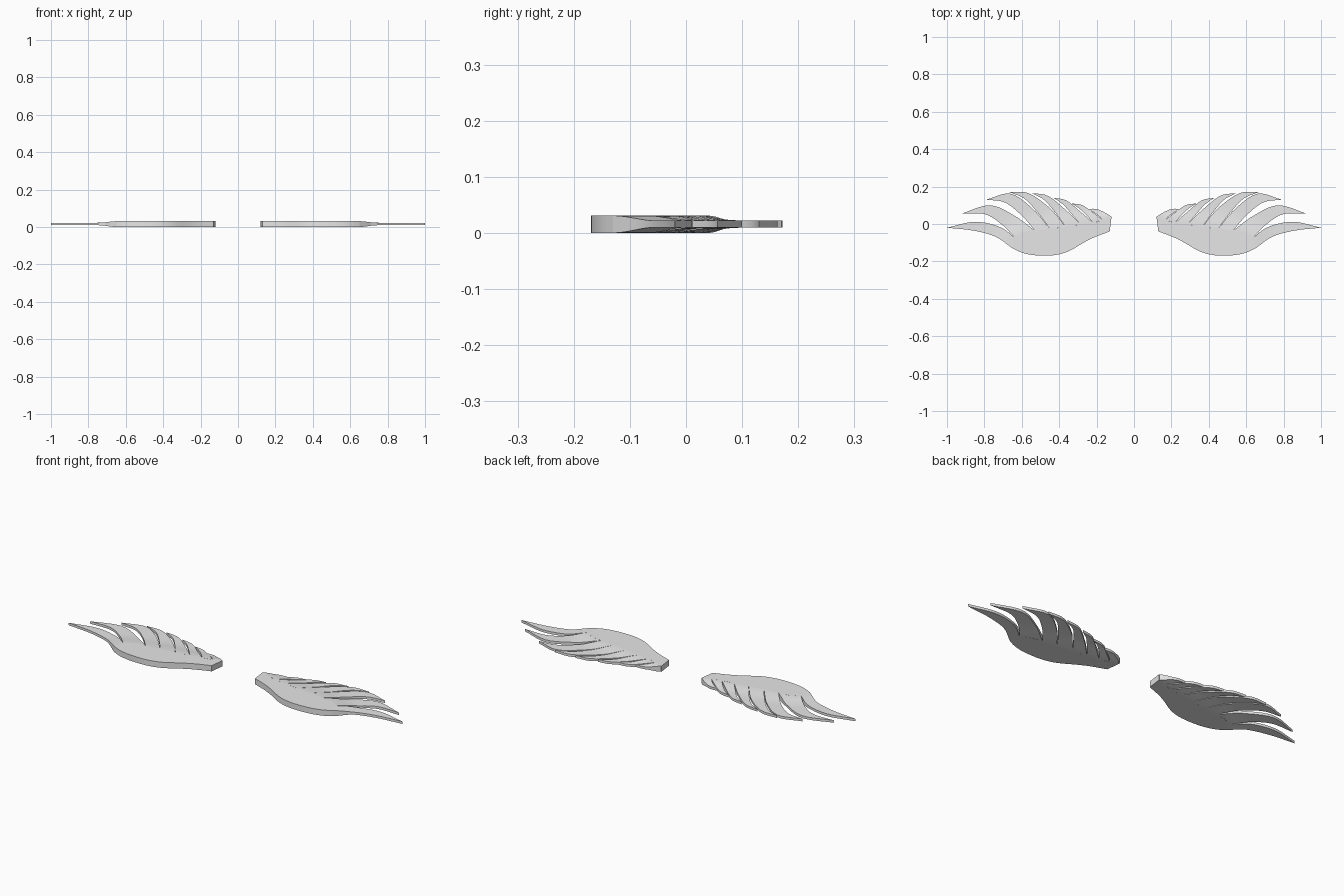
import bpy, bmesh
from mathutils import Vector

if "Cube" in bpy.data.objects:
    bpy.data.objects.remove(bpy.data.objects["Cube"])

grey = bpy.data.materials.new("plain_grey")
grey.diffuse_color = (0.8, 0.8, 0.8, 1)
grey.use_nodes = True
grey.node_tree.nodes["Principled BSDF"].inputs["Base Color"].default_value = grey.diffuse_color

BODY_Z = (0.0, 0.031)      # bottom and top of the thick body
BLADE_Z = (0.0095, 0.0225)  # bottom and top of the thin feather blades


def spline(pts, steps):
    """Smooth curve through the points."""
    p = [Vector(q) for q in pts]
    p = [2 * p[0] - p[1]] + p + [2 * p[-1] - p[-2]]
    out = []
    for i in range(1, len(p) - 2):
        a, b, c, d = p[i - 1:i + 3]
        for k in range(steps):
            t = k / steps
            out.append(0.5 * (2 * b + (c - a) * t + (2 * a - 5 * b + 4 * c - d) * t * t
                              + (3 * b - a - 3 * c + d) * t ** 3))
    return out + [p[-2]]


def finish(bm, name):
    """Make the object and mirror it to the other wing."""
    bmesh.ops.remove_doubles(bm, verts=bm.verts, dist=1e-5)
    bmesh.ops.recalc_face_normals(bm, faces=bm.faces)
    me = bpy.data.meshes.new(name)
    bm.to_mesh(me)
    bm.free()
    me.materials.append(grey)
    ob = bpy.data.objects.new(name, me)
    bpy.context.collection.objects.link(ob)
    ob.modifiers.new("other_wing", 'MIRROR').use_axis[0] = True
    bpy.ops.object.select_all(action='DESELECT')
    ob.select_set(True)
    bpy.context.view_layer.objects.active = ob
    bpy.ops.object.shade_smooth_by_angle(angle=0.52)


def feather(name, upper, lower, tip):
    """Curved blade, thick at the root and thin towards the tip."""
    up, lo = spline(upper + [tip], 5), spline(lower + [tip], 5)
    reach = min(0.12, 0.6 * (Vector(tip) - up[0]).length)
    bm = bmesh.new()
    rings = []
    for u, l in zip(up, lo):
        ring = []
        for p, root in ((u, up[0]), (l, lo[0])):
            s = min(1, (p - root).length / reach)
            s = s * s * (3 - 2 * s)
            z0, z1 = (a + (b - a) * s for a, b in zip(BODY_Z, BLADE_Z))
            pair = [bm.verts.new((p.x, p.y, z)) for z in (z0, z1)]
            ring += pair if root is up[0] else pair[::-1]
        rings.append(ring)
    for r, q in zip(rings, rings[1:]):
        for i in range(4):
            j = (i + 1) % 4
            bm.faces.new((r[i], r[j], q[j], q[i]))
    bm.faces.new(rings[0])
    finish(bm, name)


# Wing body: a flat slab with a curved leading edge
front_edge = spline([(0.13, -0.04), (0.21, -0.07), (0.27, -0.10), (0.35, -0.146),
                     (0.43, -0.167), (0.53, -0.167), (0.60, -0.153), (0.65, -0.13)], 3)
back_edge = spline([(0.64, -0.07), (0.59, -0.043), (0.53, -0.035), (0.45, -0.025),
                    (0.365, -0.015), (0.285, -0.003), (0.22, 0.008), (0.165, 0.02),
                    (0.12, 0.04)], 2)
bm = bmesh.new()
base = bm.faces.new([bm.verts.new((p.x, p.y, BODY_Z[0])) for p in front_edge + back_edge])
top = bmesh.ops.extrude_face_region(bm, geom=[base])
bmesh.ops.translate(bm, vec=(0, 0, BODY_Z[1] - BODY_Z[0]),
                    verts=[g for g in top["geom"] if isinstance(g, bmesh.types.BMVert)])
if not any(abs(f.normal.z) > 0.9 and f.calc_center_median().z < 0.01 for f in bm.faces):
    bm.faces.new([v for v in bm.verts if v.co.z < 0.001])
finish(bm, "wing_body")

# Feathers from the wing tip inwards: back edge, front edge, tip
FEATHERS = [
    ([(0.64, -0.07), (0.72, -0.015), (0.85, 0.012)], [(0.65, -0.13), (0.74, -0.068), (0.86, -0.035)], (1.0, -0.02)),
    ([(0.53, -0.035), (0.64, 0.045), (0.77, 0.10)], [(0.64, -0.07), (0.71, 0.0), (0.80, 0.053)], (0.925, 0.055)),
    ([(0.45, -0.025), (0.54, 0.08), (0.66, 0.162)], [(0.53, -0.035), (0.60, 0.045), (0.69, 0.115)], (0.79, 0.13)),
    ([(0.365, -0.015), (0.45, 0.085), (0.565, 0.165)], [(0.45, -0.025), (0.51, 0.055), (0.585, 0.135)], (0.665, 0.17)),
    ([(0.285, -0.003), (0.365, 0.075), (0.46, 0.15)], [(0.365, -0.015), (0.42, 0.06), (0.48, 0.128)], (0.545, 0.165)),
    ([(0.22, 0.008), (0.28, 0.06), (0.36, 0.125)], [(0.285, -0.003), (0.335, 0.055), (0.38, 0.105)], (0.43, 0.14)),
    ([(0.165, 0.02), (0.21, 0.055), (0.275, 0.10)], [(0.22, 0.008), (0.255, 0.048), (0.295, 0.085)], (0.335, 0.11)),
    ([(0.12, 0.038), (0.15, 0.058), (0.20, 0.08)], [(0.165, 0.02), (0.19, 0.045), (0.22, 0.065)], (0.25, 0.08)),
]
for n, (upper, lower, tip) in enumerate(FEATHERS, 1):
    feather(f"feather_{n}", upper, lower, tip)
